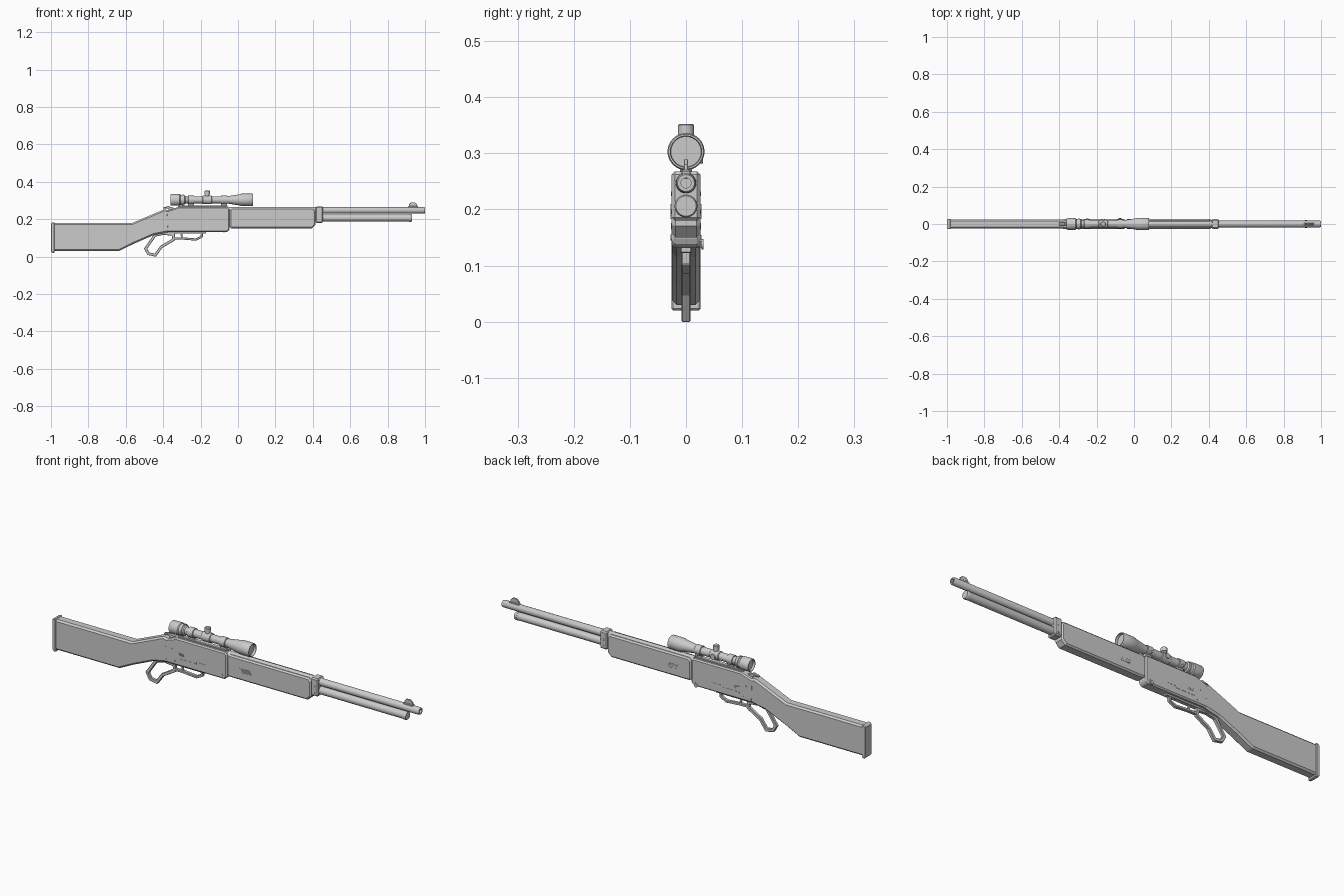
import bpy, bmesh, math
from mathutils import Vector, Matrix

BZ, TZ, SZ = 0.247, 0.206, 0.303   # heights of barrel, tube and scope axes


def finish(name, bm, bevel=0, segments=1, smooth=False):
    bmesh.ops.recalc_face_normals(bm, faces=bm.faces)
    me = bpy.data.meshes.new(name)
    bm.to_mesh(me)
    bm.free()
    ob = bpy.data.objects.new(name, me)
    bpy.context.collection.objects.link(ob)
    if bevel:
        m = ob.modifiers.new("bevel", 'BEVEL')
        m.width, m.segments, m.limit_method = bevel, segments, 'ANGLE'
        m.angle_limit = math.radians(50)
    if smooth:
        bpy.ops.object.select_all(action='DESELECT')
        bpy.context.view_layer.objects.active = ob
        ob.select_set(True)
        bpy.ops.object.shade_smooth_by_angle(angle=math.radians(35))
    return ob


def plate(name, pts, hw, bevel=0, y=0, segments=1):
    """Side profile (x, z) extruded across y."""
    bm = bmesh.new()
    f = bm.faces.new([bm.verts.new((x, y - hw, z)) for x, z in pts])
    ext = bmesh.ops.extrude_face_region(bm, geom=[f])
    bmesh.ops.translate(bm, vec=(0, 2 * hw, 0),
                        verts=[v for v in ext['geom'] if isinstance(v, bmesh.types.BMVert)])
    return finish(name, bm, bevel, segments)


def box(name, x0, x1, z0, z1, hw, bevel=0, y=0):
    return plate(name, [(x0, z0), (x1, z0), (x1, z1), (x0, z1)], hw, bevel, y)


def lathe(name, prof, origin, axis='X', n=24):
    """Revolve (distance, radius) pairs about an axis, with flat end caps."""
    bm = bmesh.new()
    rings = []
    for d, r in prof:
        rings.append([bm.verts.new((r * math.cos(a), r * math.sin(a), d))
                      for a in (2 * math.pi * i / n for i in range(n))])
    for a, b in zip(rings, rings[1:]):
        for i in range(n):
            j = (i + 1) % n
            bm.faces.new((a[i], a[j], b[j], b[i]))
    bm.faces.new(rings[0])
    bm.faces.new(rings[-1])
    rot = {'X': Matrix.Rotation(math.pi / 2, 4, 'Y'),
           'Y': Matrix.Rotation(-math.pi / 2, 4, 'X'), 'Z': Matrix.Identity(4)}[axis]
    bmesh.ops.transform(bm, matrix=Matrix.Translation(origin) @ rot, verts=bm.verts)
    return finish(name, bm, smooth=True)


def strip(name, path, t, hw, closed=False, bevel=0.002):
    """Rectangular bar of thickness t following an (x, z) path with mitred corners."""
    P = [Vector(p) for p in path]
    n = len(P)
    bm = bmesh.new()
    secs = []
    for i, p in enumerate(P):
        a = P[i - 1] if closed or i else None
        b = P[(i + 1) % n] if closed or i < n - 1 else None
        d1 = (p - a).normalized() if a else (b - p).normalized()
        d2 = (b - p).normalized() if b else d1
        n1, n2 = Vector((-d1.y, d1.x)), Vector((-d2.y, d2.x))
        m = (n1 + n2).normalized()
        m *= t / 2 / max(m.dot(n1), 0.4)
        secs.append([bm.verts.new((q.x, y, q.y)) for q, y in
                     ((p + m, -hw), (p + m, hw), (p - m, hw), (p - m, -hw))])
    for i in range(n if closed else n - 1):
        a, b = secs[i], secs[(i + 1) % n]
        for k in range(4):
            bm.faces.new((a[k], a[(k + 1) % 4], b[(k + 1) % 4], b[k]))
    if not closed:
        bm.faces.new(secs[0])
        bm.faces.new(secs[-1])
    return finish(name, bm, bevel)


# Wooden stock and butt plate
plate("stock", [(-0.988, 0.03), (-0.635, 0.03), (-0.56, 0.067), (-0.45, 0.115), (-0.37, 0.131),
                (-0.35, 0.131), (-0.35, 0.245), (-0.395, 0.252), (-0.565, 0.18), (-0.988, 0.18)],
      0.025, 0.008)
plate("butt_plate", [(-1, 0.03), (-0.994, 0.02), (-0.98, 0.02), (-0.98, 0.183), (-0.994, 0.183),
                     (-1, 0.175)], 0.0262, 0.003)

# Receiver with hammer, bolt cover and pins
plate("receiver", [(-0.38, 0.131), (-0.06, 0.131), (-0.045, 0.142), (-0.045, 0.255),
                   (-0.055, 0.265), (-0.32, 0.265), (-0.385, 0.243)], 0.0255, 0.006)
plate("hammer", [(-0.365, 0.24), (-0.34, 0.24), (-0.345, 0.262), (-0.36, 0.264), (-0.372, 0.27),
                 (-0.402, 0.262), (-0.4, 0.256), (-0.375, 0.258)], 0.007, 0.0015)
box("lower_tang", -0.45, -0.17, 0.122, 0.135, 0.01, 0.002)
for s, side in ((-1, "right"), (1, "left")):
    plate("side_cover_" + side, [(-0.31, 0.164), (-0.21, 0.164), (-0.21, 0.172), (-0.16, 0.172),
                                 (-0.16, 0.176), (-0.215, 0.176), (-0.215, 0.168), (-0.31, 0.168)],
          0.0008, y=s * 0.0257)
    for i, (x, z) in enumerate(((-0.345, 0.205), (-0.33, 0.15), (-0.07, 0.15))):
        lathe(f"receiver_pin_{side}_{i}", [(-0.0275, 0.004), (0.0275, 0.004)] if s > 0 else
              [(-0.0272, 0.005), (-0.02, 0.005)], (x, 0, z), 'Y', 12)
    # Slanted grip ribs on receiver and fore-end
    for label, x0, z0, w, h, cnt in (("receiver", -0.31, 0.183, 0.005, 0.013, 4),
                                     ("fore_end", 0.027, 0.188, 0.008, 0.022, 5)):
        for i in range(cnt):
            x = x0 + i * w * 1.4
            plate(f"{label}_rib_{side}_{i}", [(x, z0 + h), (x + w, z0 + h),
                                              (x + w + h * 0.6, z0), (x + h * 0.6, z0)],
                  0.001, y=s * 0.0262)
lathe("saddle_stud", [(0.02, 0.006), (0.028, 0.006), (0.028, 0.009), (0.031, 0.009)],
      (-0.075, 0, 0.138), 'Y', 12)

# Fore-end
plate("fore_end", [(-0.045, 0.16), (-0.035, 0.15), (0.395, 0.15), (0.415, 0.17), (0.415, 0.247),
                   (0.402, 0.26), (-0.03, 0.26), (-0.045, 0.25)], 0.0255, 0.007)

# Barrel and magazine tube
lathe("barrel", [(-0.05, 0.019), (0.45, 0.019), (0.46, 0.0175), (0.994, 0.0175), (1.0, 0.015),
                 (1.0, 0.009), (0.96, 0.009)], (0, 0, BZ))
lathe("magazine_tube", [(0.40, 0.019), (0.915, 0.019), (0.915, 0.0205), (0.925, 0.0205),
                        (0.93, 0.018)], (0, 0, TZ))

# Barrel band with screws
box("barrel_band", 0.415, 0.455, 0.18, 0.268, 0.0255, 0.006)
for z in (0.196, 0.228):
    lathe("band_screw", [(-0.027, 0.004), (0.027, 0.004)], (0.435, 0, z), 'Y', 12)

# Front sight
box("front_sight_base", 0.91, 0.962, 0.255, 0.27, 0.008, 0.002)
plate("front_sight_blade", [(0.913, 0.268), (0.959, 0.268), (0.957, 0.28), (0.945, 0.289),
                            (0.924, 0.289), (0.915, 0.279)], 0.004, 0.001)

# Lever loop, trigger guard and trigger
strip("lever_loop", [(-0.445, 0.113), (-0.494, 0.042), (-0.479, 0.015), (-0.442, 0.0075),
                     (-0.41, 0.052), (-0.345, 0.09), (-0.345, 0.118), (-0.40, 0.124)],
      0.015, 0.008, closed=True)
strip("trigger_guard", [(-0.345, 0.097), (-0.30, 0.097), (-0.225, 0.091), (-0.194, 0.106),
                        (-0.192, 0.132)], 0.012, 0.008)
strip("trigger", [(-0.298, 0.132), (-0.303, 0.115), (-0.298, 0.1)], 0.009, 0.004, bevel=0.001)

# Telescopic sight: body, turrets, rail and mounts
lathe("scope_body", [(-0.35, 0.024), (-0.36, 0.026), (-0.36, 0.029), (-0.355, 0.031),
                     (-0.312, 0.031), (-0.308, 0.027), (-0.285, 0.025), (-0.28, 0.019),
                     (-0.06, 0.019), (0.01, 0.030), (0.018, 0.033), (0.076, 0.033),
                     (0.08, 0.031), (0.08, 0.028), (0.068, 0.027)], (0, 0, SZ), n=32)
lathe("eyepiece_ring", [(-0.30, 0.029), (-0.292, 0.029)], (0, 0, SZ))
lathe("turret_collar", [(-0.19, 0.019), (-0.187, 0.0225), (-0.143, 0.0225), (-0.14, 0.019)],
      (0, 0, SZ))
lathe("top_turret", [(0.015, 0.011), (0.029, 0.011), (0.029, 0.0145), (0.047, 0.0145),
                     (0.0495, 0.012)], (-0.165, 0, SZ), 'Z', 20)
lathe("side_turret", [(0.012, 0.011), (0.024, 0.011), (0.024, 0.013), (0.028, 0.012)],
      (-0.165, 0, SZ), 'Y', 20)
box("scope_rail", -0.32, -0.055, 0.262, 0.272, 0.011, 0.002)
for i, x in enumerate((-0.25, -0.075)):
    lathe(f"mount_ring_{i}", [(-0.016, 0.0225), (-0.015, 0.0235), (0.015, 0.0235),
                              (0.016, 0.0225)], (x, 0, SZ))
    box(f"mount_foot_{i}", x - 0.016, x + 0.016, 0.266, 0.29, 0.009, 0.001)
    lathe(f"mount_screw_{i}", [(0.015, 0.006), (0.03, 0.006)], (x, 0, 0.288), 'Y', 12)
